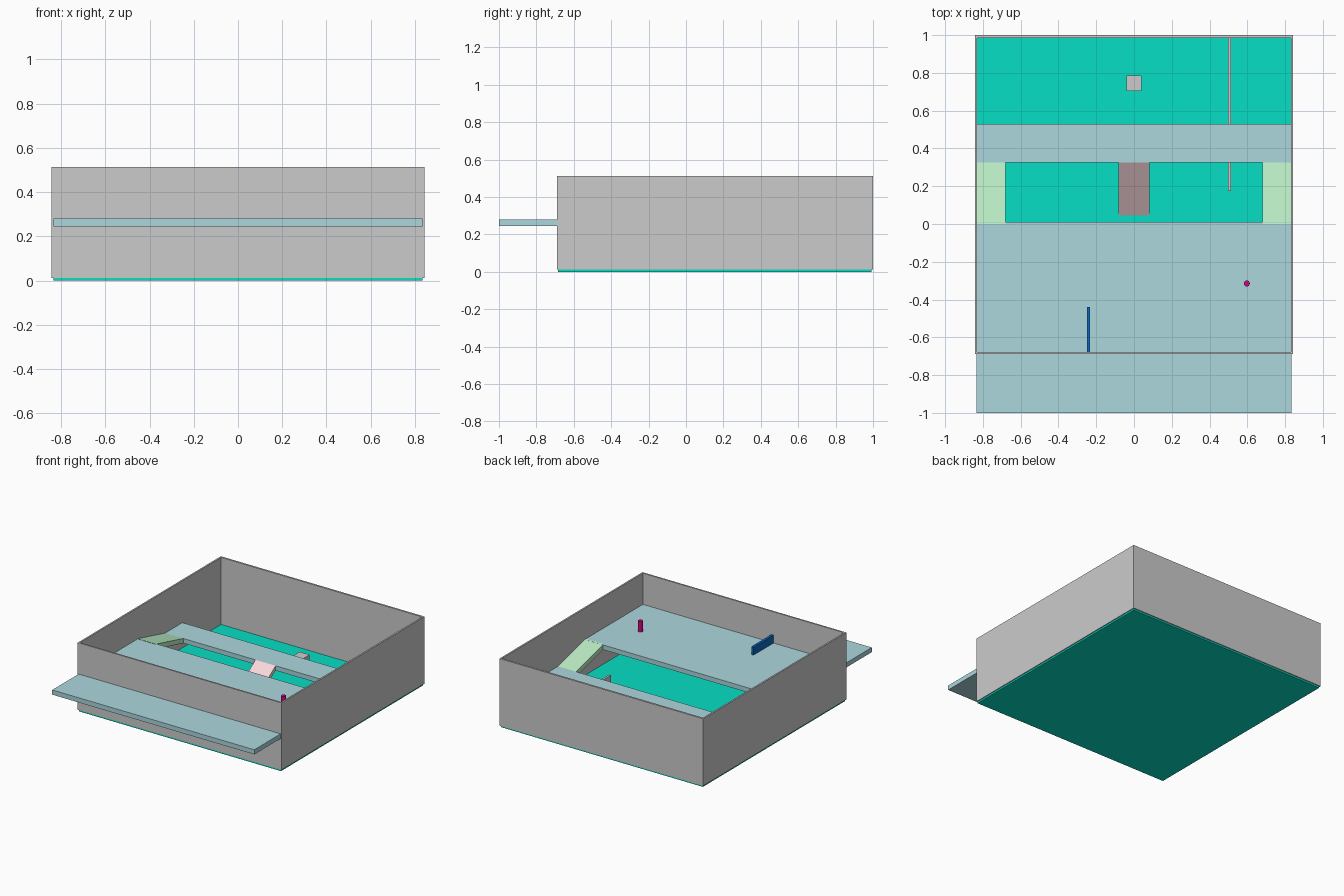
import bpy, bmesh, math

if "Cube" in bpy.data.objects:
    bpy.data.objects.remove(bpy.data.objects["Cube"])


def material(name, rgb):
    """Material from display (sRGB) colour."""
    m = bpy.data.materials.new(name)
    m.diffuse_color = (*[(c / 255) ** 2.2 for c in rgb], 1)
    m.use_nodes = True
    m.node_tree.nodes["Principled BSDF"].inputs["Base Color"].default_value = m.diffuse_color
    return m


TEAL = material("teal", (14, 222, 195))
BLUE = material("pale_blue", (171, 214, 220))
GREEN = material("pale_green", (186, 237, 196))
PINK = material("pale_pink", (250, 215, 220))
NAVY = material("strong_blue", (20, 105, 190))
MAGENTA = material("magenta", (205, 15, 130))


def prism(name, profile, x0, x1, mat=None):
    """Extrude a (y, z) profile along x."""
    bm = bmesh.new()
    face = bm.faces.new([bm.verts.new((x0, y, z)) for y, z in profile])
    ext = bmesh.ops.extrude_face_region(bm, geom=[face])
    verts = [v for v in ext["geom"] if isinstance(v, bmesh.types.BMVert)]
    bmesh.ops.translate(bm, verts=verts, vec=(x1 - x0, 0, 0))
    bmesh.ops.recalc_face_normals(bm, faces=bm.faces)
    me = bpy.data.meshes.new(name)
    bm.to_mesh(me)
    bm.free()
    ob = bpy.data.objects.new(name, me)
    bpy.context.collection.objects.link(ob)
    if mat:
        me.materials.append(mat)
    return ob


def box(name, x, y, z, mat=None):
    prof = [(y[0], z[0]), (y[1], z[0]), (y[1], z[1]), (y[0], z[1])]
    return prism(name, prof, x[0], x[1], mat)


W = 0.835           # half width of the interior
FLOOR = 0.012       # top of the ground floor
UP, MID = 0.28, 0.20  # tops of the two raised levels
T = 0.035           # deck thickness

# Floor and perimeter walls
box("floor", (-W, W), (-0.685, 0.993), (0, FLOOR), TEAL)
wall_z = (FLOOR, 0.513)
box("front_wall", (-W, W), (-0.689, -0.677), wall_z)
box("back_wall", (-W, W), (0.986, 1.0), wall_z)
for side, s in (("left", -1), ("right", 1)):
    x = sorted((s * 0.83, s * 0.842))
    box(side + "_wall", x, (-0.689, 1.0), wall_z)

# Upper deck running through the front wall, and the lower walkway
box("upper_deck", (-W, W), (-1.0, 0.01), (UP - T, UP), BLUE)
box("walkway", (-W, W), (0.325, 0.53), (MID - T, MID), BLUE)

# Sloped planks from the upper deck down to the walkway
slope = [(0, UP + 0.002), (0.325, MID), (0.325, MID - T), (0, UP - T)]
for side, x in (("left", (-0.83, -0.68)), ("right", (0.68, 0.83))):
    prism(side + "_ramp", slope, x[0], x[1], GREEN)

# Central ramp from the walkway to the floor
prism("centre_ramp",
      [(0.325, MID), (0.045, FLOOR), (0.085, FLOOR), (0.325, MID - T)],
      -0.083, 0.083, PINK)

# Partition under the walkway, and a block on the floor
box("partition", (0.498, 0.514), (0.175, 0.986), (FLOOR, MID - T))
box("floor_block", (-0.041, 0.041), (0.705, 0.787), (FLOOR, 0.095))

# Low divider and post on the upper deck
box("low_divider", (-0.25, -0.232), (-0.677, -0.44), (UP, 0.34), NAVY)
bpy.ops.mesh.primitive_cylinder_add(vertices=32, radius=0.016, depth=0.08,
                                    location=(0.597, -0.315, UP + 0.04))
post = bpy.context.object
post.name = "post"
post.data.materials.append(MAGENTA)
bpy.ops.object.shade_smooth_by_angle(angle=math.radians(40))
